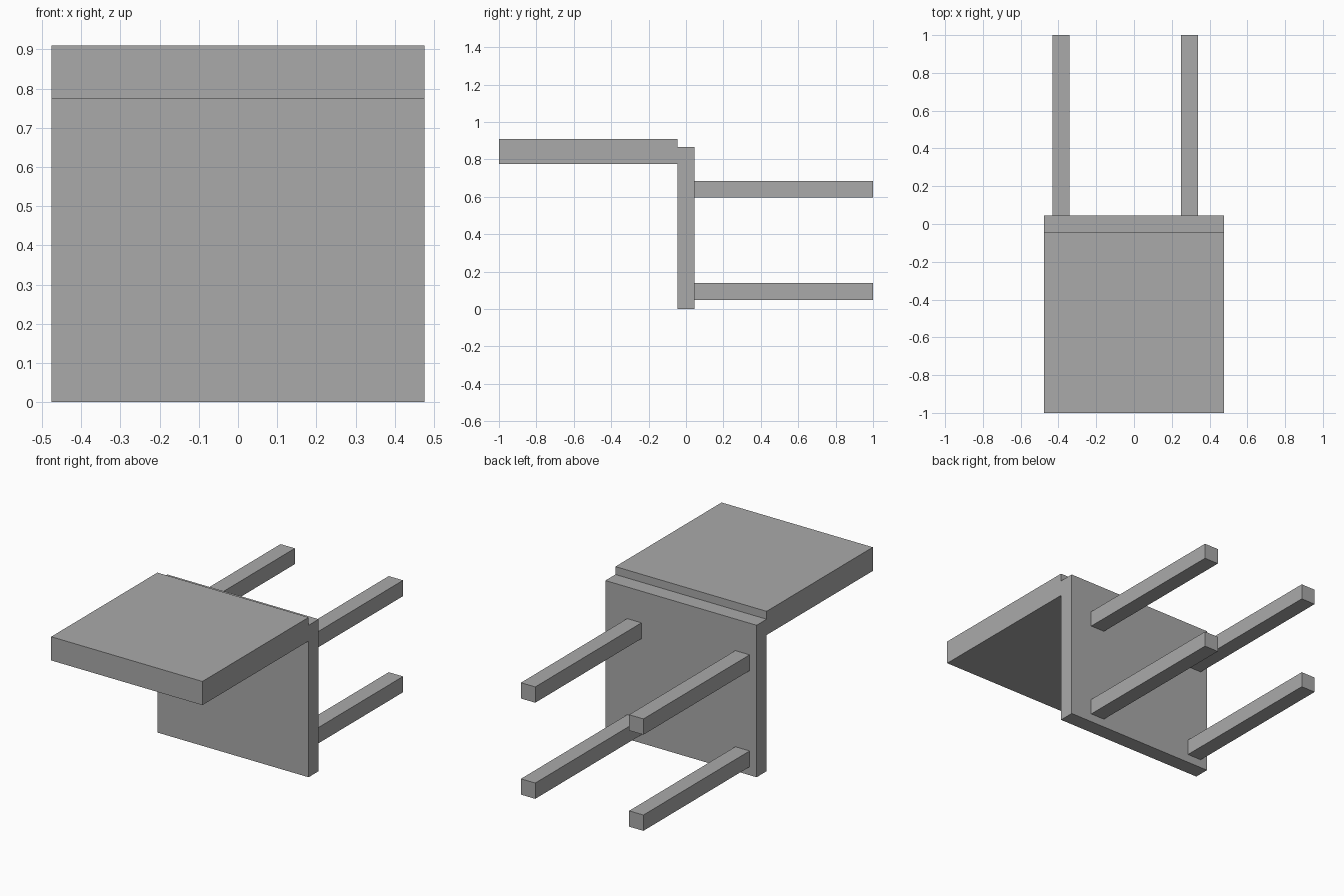
import bpy

# Remove the default cube
cube = bpy.data.objects.get("Cube")
if cube:
    bpy.data.objects.remove(cube, do_unlink=True)

# Single plain grey
grey = bpy.data.materials.new("plain_grey")
grey.use_nodes = True
colour = (0.4, 0.4, 0.4, 1.0)
grey.diffuse_color = colour
grey.node_tree.nodes["Principled BSDF"].inputs["Base Color"].default_value = colour


def box(name, low, high):
    """Add a box spanning two opposite corners."""
    centre = [(a + b) / 2 for a, b in zip(low, high)]
    size = [b - a for a, b in zip(low, high)]
    bpy.ops.mesh.primitive_cube_add(size=1, location=centre)
    obj = bpy.context.object
    obj.name = name
    obj.scale = size
    bpy.ops.object.transform_apply(location=False, rotation=False, scale=True)
    obj.data.materials.append(grey)
    return obj


HALF_WIDTH = 0.476
SEAT_BACK = 0.045
LEG = 0.09

# Upright seat panel and the backrest slab reaching forward from its top
box("seat", (-HALF_WIDTH, -0.045, 0), (HALF_WIDTH, SEAT_BACK, 0.865))
box("backrest", (-HALF_WIDTH, -1, 0.775), (HALF_WIDTH, -0.045, 0.91))

# Four legs pointing backward, set slightly toward the right
for side, x in (("right", -0.432), ("left", 0.249)):
    for level, z in (("lower", 0.048), ("upper", 0.595)):
        box(f"{level}_{side}_leg", (x, SEAT_BACK, z), (x + LEG, 1, z + LEG))
